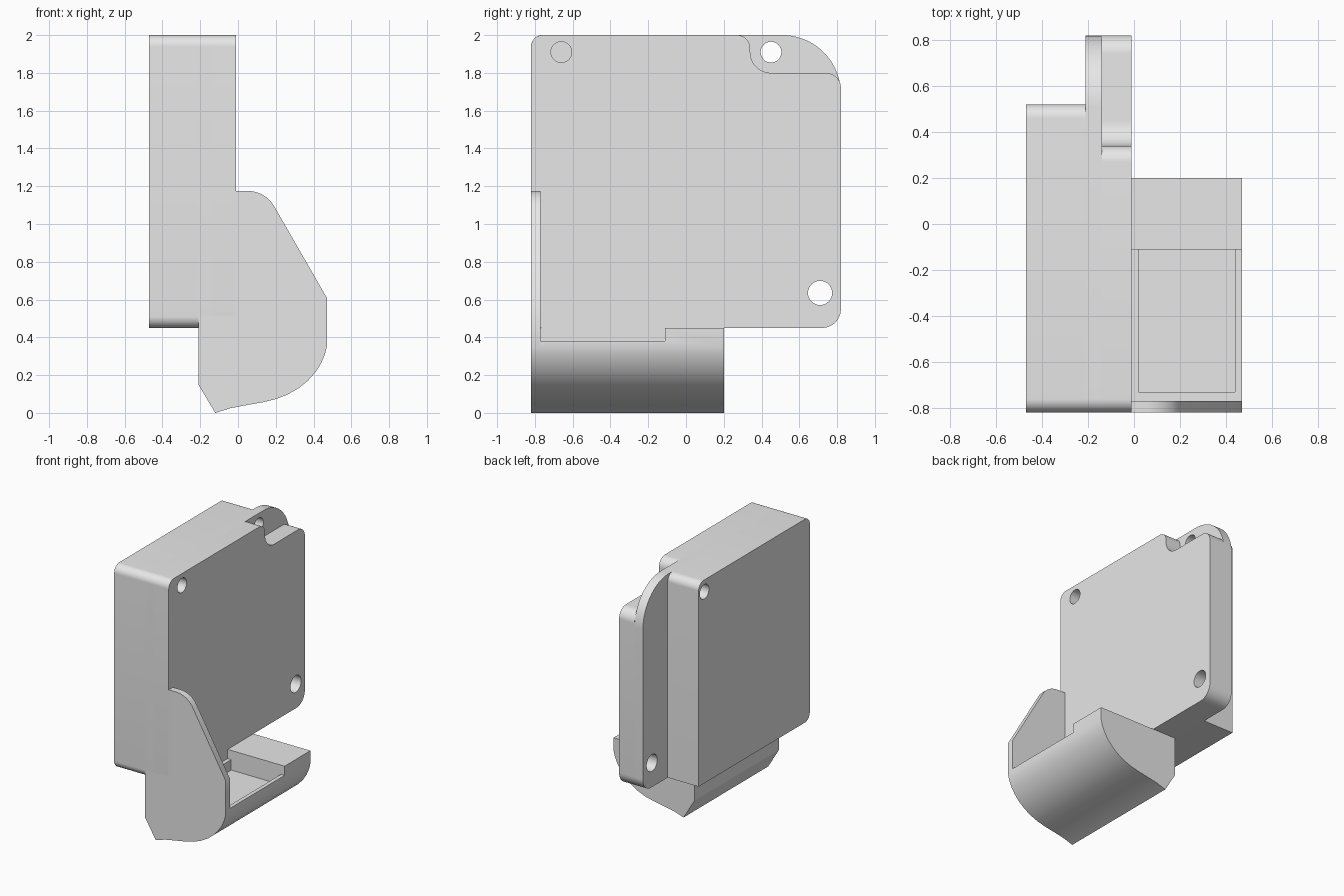
import bpy, bmesh, math
from mathutils import Vector

cube = bpy.data.objects.get("Cube")
if cube:
    bpy.data.objects.remove(cube, do_unlink=True)

grey = bpy.data.materials.new("plain grey")
grey.use_nodes = True
grey.diffuse_color = (0.8, 0.8, 0.8, 1)
grey.node_tree.nodes["Principled BSDF"].inputs["Base Color"].default_value = (0.8, 0.8, 0.8, 1)


def rounded(corners, steps=12):
    """Outline from (u, v, radius) corners, with each corner filleted."""
    out = []
    for i, (u, v, r) in enumerate(corners):
        p = Vector((u, v))
        if r == 0:
            out.append(p)
            continue
        a = (Vector(corners[i - 1][:2]) - p).normalized()
        b = (Vector(corners[(i + 1) % len(corners)][:2]) - p).normalized()
        half = a.angle(b) / 2
        centre = p + (a + b).normalized() * r / math.sin(half)
        start = p + a * r / math.tan(half) - centre
        end = p + b * r / math.tan(half) - centre
        sweep = start.angle(end)
        for k in range(steps + 1):
            t = k / steps
            out.append(centre + (start * math.sin((1 - t) * sweep)
                                 + end * math.sin(t * sweep)) / math.sin(sweep))
    return out


def prism(name, outline, axis, lo, hi):
    """Extrude a (y, z) outline along x, or an (x, z) outline along y."""
    bm = bmesh.new()
    place = (lambda p, d: (d, p[0], p[1])) if axis == "x" else (lambda p, d: (p[0], d, p[1]))
    ends = [[bm.verts.new(place(p, d)) for p in outline] for d in (lo, hi)]
    bm.faces.new(ends[0])
    bm.faces.new(ends[1])
    n = len(outline)
    for i in range(n):
        j = (i + 1) % n
        bm.faces.new((ends[0][i], ends[0][j], ends[1][j], ends[1][i]))
    bmesh.ops.recalc_face_normals(bm, faces=bm.faces)
    mesh = bpy.data.meshes.new(name)
    bm.to_mesh(mesh)
    bm.free()
    mesh.materials.append(grey)
    obj = bpy.data.objects.new(name, mesh)
    bpy.context.collection.objects.link(obj)
    return obj


def rect(u0, v0, u1, v1):
    return [(u0, v0), (u1, v0), (u1, v1), (u0, v1)]


def cut(obj, cutters):
    for c in cutters:
        c.hide_render = True
        mod = obj.modifiers.new("cut", "BOOLEAN")
        mod.operation = "DIFFERENCE"
        mod.solver = "EXACT"
        mod.object = c
    bpy.context.view_layer.update()
    graph = bpy.context.evaluated_depsgraph_get()
    mesh = bpy.data.meshes.new_from_object(obj.evaluated_get(graph))
    obj.modifiers.clear()
    obj.data = mesh


def drill(name, y, z, r):
    ring = [(y + r * math.cos(k * math.tau / 32), z + r * math.sin(k * math.tau / 32))
            for k in range(32)]
    return prism(name, ring, "x", -0.6, 0.1)


# Case in three layers: deep back box, flange with a large corner, notched cover
BACK, FRONT, LOW, TOP = 0.82, -0.82, 0.45, 2.0
back_box = prism("back_box", rounded([
    (FRONT, LOW, 0.06), (0.52, LOW, 0), (0.52, TOP, 0.06), (FRONT, TOP, 0.06)]),
    "x", -0.47, -0.21)
flange = prism("flange", rounded([
    (FRONT, LOW, 0.06), (BACK, LOW, 0.1), (BACK, TOP, 0.31), (FRONT, TOP, 0.06)], 20),
    "x", -0.21, -0.14)
cover = prism("cover", rounded([
    (FRONT, LOW, 0.06), (BACK, LOW, 0.1), (BACK, 1.8, 0.08),
    (0.34, 1.8, 0.11), (0.34, TOP, 0.07), (FRONT, TOP, 0.06)]),
    "x", -0.14, -0.01)

# Screw holes
through_hole = drill("through_hole", 0.45, 1.91, 0.055)
lower_hole = drill("lower_hole", 0.71, 0.635, 0.064)
blind_hole = drill("blind_hole", -0.66, 1.91, 0.055)
cut(back_box, [through_hole])
cut(flange, [through_hole, lower_hole, blind_hole])
cut(cover, [lower_hole, blind_hole])

# Chute under the case, and the tall plate at its front end
under = [(-0.21, 0.15), (-0.12, 0.0), (-0.04, 0.025), (0.05, 0.042), (0.13, 0.056),
         (0.2, 0.073), (0.26, 0.096), (0.32, 0.13), (0.37, 0.17), (0.41, 0.215),
         (0.44, 0.262), (0.46, 0.31), (0.47, 0.35)]
chute = prism("chute", under + [(0.47, LOW), (-0.21, LOW)], "y", -0.77, 0.2)
shoulder = rounded([(0.47, 0.61, 0), (0.145, 1.175, 0.16), (-0.01, 1.175, 0)])
end_plate = prism("end_plate", under + shoulder + [(-0.01, 0.52), (-0.21, 0.52)],
                  "y", FRONT, -0.77)

# Hollow of the chute, its top opening, and the lowered rim
floor = [(x - 0.03 * max(0, x) / 0.47, z + 0.035) for x, z in under[2:]]
hollow = prism("hollow", [(-0.3, 0.06), (-0.12, 0.05)] + floor
               + [(0.44, 0.355), (-0.3, 0.355)], "y", -0.73, 0.16)
opening = prism("opening", rect(0.02, 0.3, 0.44, 0.6), "y", -0.73, -0.11)
rim_cut = prism("rim_cut", rect(-0.01, 0.38, 0.6, 0.6), "y", -0.9, -0.11)
cut(chute, [rim_cut, hollow, opening])

# Clear the cutters and smooth the rounded edges
for c in (through_hole, lower_hole, blind_hole, hollow, opening, rim_cut):
    bpy.data.objects.remove(c, do_unlink=True)
bpy.ops.object.select_all(action="DESELECT")
for part in (back_box, flange, cover, chute, end_plate):
    part.select_set(True)
    bpy.context.view_layer.objects.active = part
bpy.ops.object.shade_smooth_by_angle(angle=math.radians(30))
